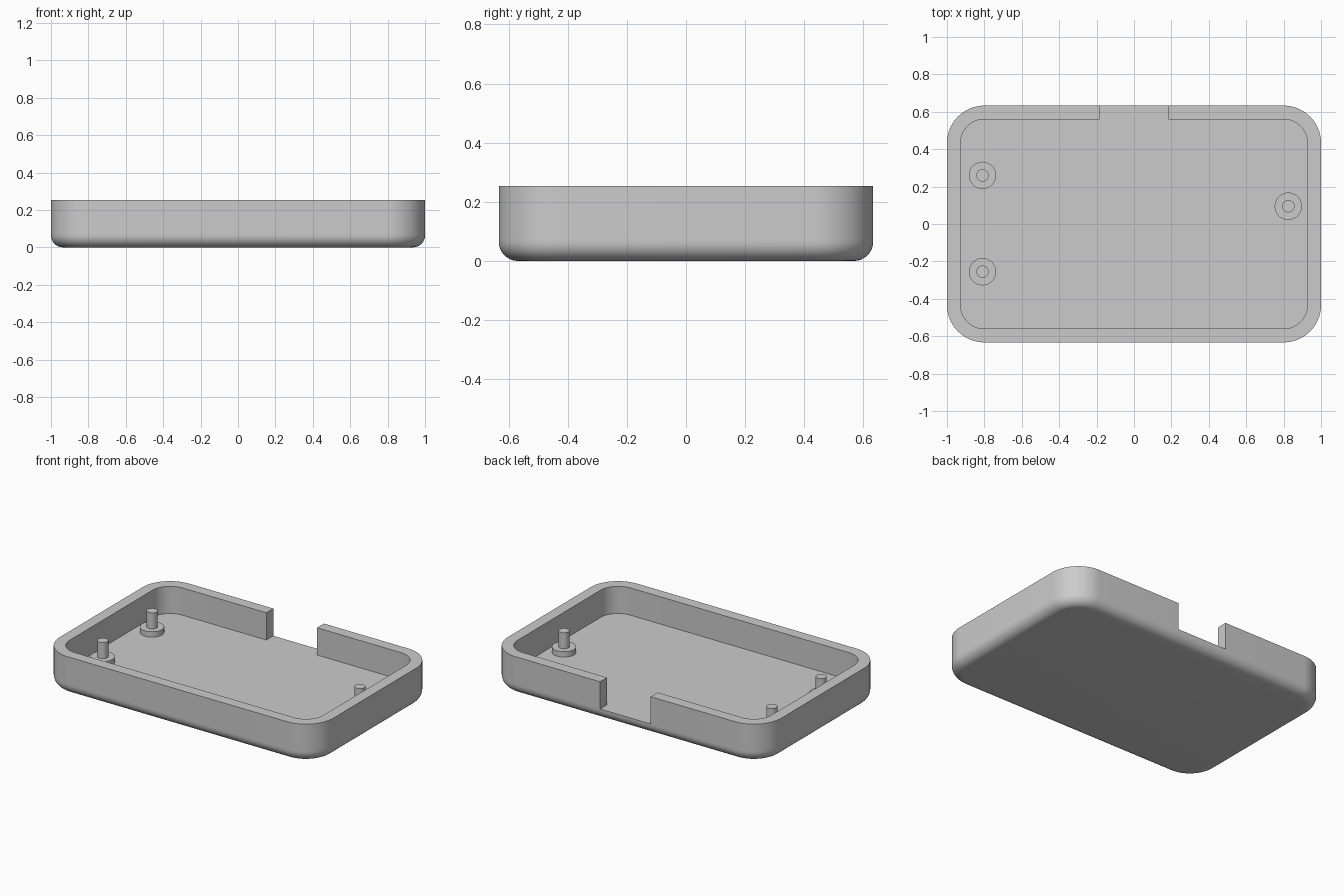
import bpy, bmesh
from math import sin, cos, pi, radians

cube = bpy.data.objects.get("Cube")
if cube:
    bpy.data.objects.remove(cube, do_unlink=True)

HALF_X, HALF_Y, HEIGHT = 1.0, 0.633, 0.253
CORNER, FILLET, WALL, FLOOR = 0.2, 0.065, 0.073, 0.073
NOTCH = 0.185

grey = bpy.data.materials.new("light_grey_plastic")
grey.use_nodes = True
grey.diffuse_color = (0.6, 0.6, 0.6, 1)
grey.node_tree.nodes["Principled BSDF"].inputs["Base Color"].default_value = (0.6, 0.6, 0.6, 1)


def finish(bm, name):
    bmesh.ops.recalc_face_normals(bm, faces=bm.faces)
    mesh = bpy.data.meshes.new(name)
    bm.to_mesh(mesh)
    bm.free()
    mesh.materials.append(grey)
    obj = bpy.data.objects.new(name, mesh)
    bpy.context.collection.objects.link(obj)
    mesh.shade_smooth()
    mesh.set_sharp_from_angle(angle=radians(30))
    return obj


def ring(bm, inset, z, steps=16):
    """Rounded rectangle, running from one side of the notch to the other."""
    cx, cy, r = HALF_X - CORNER, HALF_Y - CORNER, CORNER - inset
    pts = [(-NOTCH, cy + r)]
    for k, (sx, sy) in enumerate([(-1, 1), (-1, -1), (1, -1), (1, 1)], 1):
        for i in range(steps + 1):
            a = (k + i / steps) * pi / 2
            pts.append((sx * cx + r * cos(a), sy * cy + r * sin(a)))
    pts.append((NOTCH, cy + r))
    return [bm.verts.new((x, y, z)) for x, y in pts]


def bridge(bm, a, b, closed):
    n = len(a)
    for i in range(n if closed else n - 1):
        j = (i + 1) % n
        bm.faces.new((a[i], a[j], b[j], b[i]))


# Tray shell: rounded underside, wall open at the notch, flat floor
bm = bmesh.new()
lower = []
for i in range(9):
    a = i / 8 * pi / 2
    lower.append(ring(bm, FILLET * (1 - sin(a)), FILLET * (1 - cos(a))))
outer_floor = ring(bm, 0, FLOOR)
lower.append(outer_floor)
for a, b in zip(lower, lower[1:]):
    bridge(bm, a, b, True)
outer_top = ring(bm, 0, HEIGHT)
inner_top = ring(bm, WALL, HEIGHT)
inner_floor = ring(bm, WALL, FLOOR)
wall = [outer_floor, outer_top, inner_top, inner_floor]
for a, b in zip(wall, wall[1:]):
    bridge(bm, a, b, False)
bm.faces.new(lower[0])
bm.faces.new(inner_floor)
# Notch sill and the two cut ends of the wall
bm.faces.new((outer_floor[-1], outer_floor[0], inner_floor[0], inner_floor[-1]))
for end in (0, -1):
    bm.faces.new([loop[end] for loop in wall])
finish(bm, "tray_shell")


def cylinder(name, x, y, radius, z0, z1):
    bm = bmesh.new()
    bmesh.ops.create_cone(bm, cap_ends=True, segments=40, radius1=radius,
                          radius2=radius, depth=z1 - z0)
    bmesh.ops.translate(bm, verts=bm.verts, vec=(x, y, (z0 + z1) / 2))
    finish(bm, name)


# Mounting posts: a wide boss with a thin pin
posts = {"back_right": (-0.81, 0.26), "front_right": (-0.81, -0.255), "left": (0.825, 0.095)}
for side, (x, y) in posts.items():
    cylinder(side + "_boss", x, y, 0.073, FLOOR - 0.01, 0.109)
    cylinder(side + "_pin", x, y, 0.033, 0.1, 0.215)
